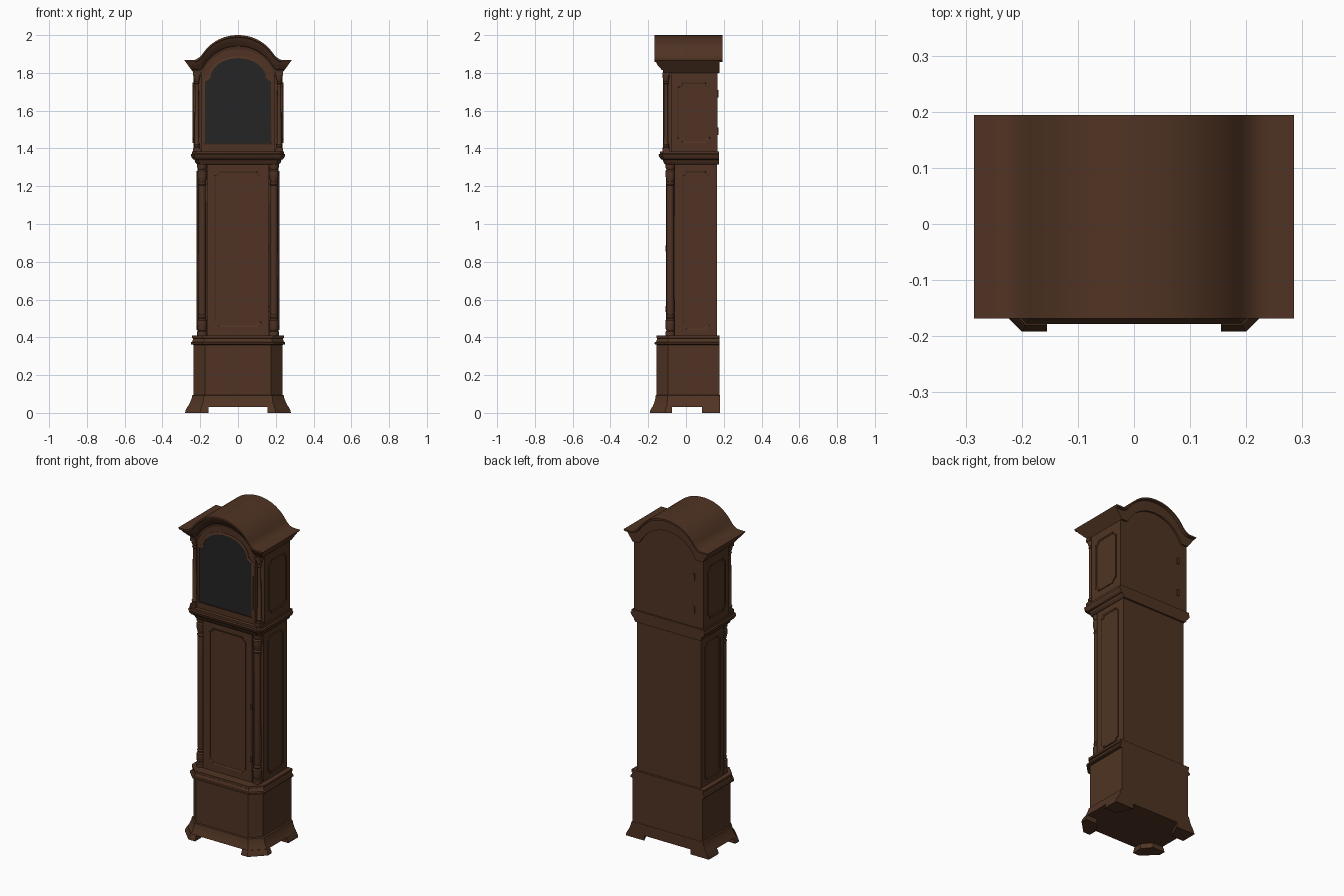
import bpy, bmesh, math
from mathutils import Vector
from mathutils.geometry import interpolate_bezier

cube = bpy.data.objects.get("Cube")
if cube:
    bpy.data.objects.remove(cube, do_unlink=True)


def material(name, rgb, rough):
    m = bpy.data.materials.new(name)
    m.use_nodes = True
    m.diffuse_color = (*rgb, 1)
    bsdf = next(n for n in m.node_tree.nodes if n.type == 'BSDF_PRINCIPLED')
    bsdf.inputs["Base Color"].default_value = (*rgb, 1)
    bsdf.inputs["Roughness"].default_value = rough
    return m


WOOD = material("brown wood", (0.08, 0.034, 0.017), 0.6)
GLASS = material("dark glass", (0.018, 0.018, 0.018), 0.5)


def loft(name, rings, mat=WOOD, cyclic=False):
    """Skin a row of equal closed rings, capping the ends unless cyclic."""
    bm = bmesh.new()
    rows = [[bm.verts.new(p) for p in ring] for ring in rings]
    n = len(rows[0])
    pairs = list(zip(rows, rows[1:])) + ([(rows[-1], rows[0])] if cyclic else [])
    for a, b in pairs:
        for i in range(n):
            j = (i + 1) % n
            bm.faces.new((a[i], a[j], b[j], b[i]))
    if not cyclic:
        bm.faces.new(rows[0])
        bm.faces.new(rows[-1])
    bmesh.ops.recalc_face_normals(bm, faces=bm.faces)
    mesh = bpy.data.meshes.new(name)
    bm.to_mesh(mesh)
    bm.free()
    mesh.materials.append(mat)
    ob = bpy.data.objects.new(name, mesh)
    bpy.context.collection.objects.link(ob)
    bpy.ops.object.select_all(action='DESELECT')
    ob.select_set(True)
    bpy.context.view_layer.objects.active = ob
    bpy.ops.object.shade_smooth_by_angle(angle=math.radians(32))
    return ob


def slab(name, pts, y0, y1, mat=WOOD):
    """Front-view outline (x, z) extruded in depth."""
    return loft(name, [[(x, y, z) for x, z in pts] for y in (y0, y1)], mat)


def box(name, x0, x1, y0, y1, z0, z1):
    return slab(name, [(x0, z0), (x1, z0), (x1, z1), (x0, z1)], y0, y1)


def mirrored(half):
    return half + [(-x, y) for x, y in reversed(half)]


def tier(name, levels, back):
    """Stacked moulding of chamfered plans; level = z, half width, front, chamfer."""
    rings = []
    for z, w, f, c in levels:
        plan = mirrored([(w, back), (w, f + c), (w - c, f)])
        rings.append([(x, y, z) for x, y in plan])
    return loft(name, rings)


def turned(name, x, y, profile, sides=20):
    rings = []
    for z, r in profile:
        angles = [math.tau * i / sides for i in range(sides)]
        rings.append([(x + r * math.cos(a), y + r * math.sin(a), z) for a in angles])
    return loft(name, rings)


def notched(w, h, r, steps=6):
    """Rectangle centred on the origin with scooped corners."""
    pts = []
    for sx, sy, start in ((1, 1, 270), (-1, 1, 0), (-1, -1, 90), (1, -1, 180)):
        for i in range(steps + 1):
            a = math.radians(start - 90 * i / steps)
            pts.append((sx * w + r * math.cos(a), sy * h + r * math.sin(a)))
    return pts


def frame(name, outline, place, width=0.008, lift=0.005):
    """Thin raised bead along an outline; place maps (u, v, out) to space."""
    n = len(outline)
    inner = []
    for i, p in enumerate(outline):
        a, b = Vector(outline[i - 1]), Vector(outline[(i + 1) % n])
        d = (b - a).normalized()
        inner.append((p[0] - d.y * width, p[1] + d.x * width))
    rings = [[place(u, v, o) for u, v in pts] for pts, o in
             ((outline, -0.002), (outline, lift), (inner, lift * 0.4), (inner, -0.002))]
    return loft(name, rings, cyclic=True)


# Base: bracket feet, flared skirt, chamfered plinth
for sx, side in ((1, "left"), (-1, "right")):
    front, rear = [], []
    for z, w, f, c in ((0, .28, -.192, .08), (.012, .278, -.19, .08), (.032, .268, -.18, .075)):
        front.append([(sx * x, y, z) for x, y in
                      ((w, -.075), (w, f + c), (w - c, f), (.155, f), (.155, -.13), (.2, -.075))])
        rear.append([(sx * x, y, z) for x, y in ((w, .085), (w, .18), (.155, .18), (.2, .085))])
    loft(side + "_front_foot", front)
    loft(side + "_rear_foot", rear)
tier("skirt", [(.03, .268, -.178, .075), (.05, .256, -.17, .07), (.075, .246, -.162, .064),
               (.092, .242, -.16, .062), (.096, .235, -.155, .06)], .18)
tier("plinth", [(.09, .235, -.155, .06), (.365, .235, -.155, .06)], .178)
tier("plinth_moulding", [(.36, .237, -.155, .06), (.364, .25, -.166, .06), (.373, .25, -.166, .06),
                         (.376, .243, -.158, .06), (.394, .237, -.152, .06),
                         (.397, .244, -.156, .06), (.41, .244, -.156, .06)], .178)

# Trunk with recessed front corners
plan = mirrored([(.215, .165), (.215, -.06), (.165, -.06), (.165, -.1)])
loft("trunk", [[(x, y, z) for x, y in plan] for z in (.405, 1.325)])
door = notched(.125, .412, .022)
frame("trunk_door_bead", door, lambda u, v, o: (u, -.1 - o, .867 + v))
for z in (.55, .87):
    box("trunk_door_hinge", .158, .17, -.108, -.098, z - .015, z + .015)

# Waist moulding
tier("waist_moulding", [(1.315, .217, -.11, .02), (1.325, .226, -.118, .02), (1.34, .23, -.124, .02),
                        (1.343, .238, -.132, .02), (1.355, .247, -.142, .02),
                        (1.368, .25, -.146, .02), (1.372, .243, -.138, .02),
                        (1.385, .243, -.138, .02)], .176)

# Arch curves of the bonnet, from the crown out to the tip
def arch(crown, h1, h2, mid, h3, h4, end, tip):
    def curve(a, b, c, d, n):
        return [tuple(p[:2]) for p in interpolate_bezier(*[Vector((*q, 0)) for q in (a, b, c, d)], n)]
    half = curve(crown, h1, h2, mid, 14) + curve(mid, h3, h4, end, 8)[1:] + [tip]
    return half[::-1] + [(-x, z) for x, z in half[1:]]


outer = arch((0, 2), (.09, 2), (.15, 1.954), (.185, 1.905),
             (.197, 1.888), (.215, 1.868), (.24, 1.868), (.285, 1.868))
inner = arch((0, 1.925), (.095, 1.925), (.155, 1.865), (.18, 1.82),
             (.187, 1.805), (.195, 1.8), (.205, 1.8), (.235, 1.8))

# Cornice: moulding profile (inward share, depth) carried along the arch
section = [(0, -.168), (.14, -.168), (.17, -.158), (.4, -.151), (.62, -.136), (.75, -.13),
           (.78, -.122), (1, -.117), (1, .178), (.17, .178), (.14, .194), (0, .194)]
loft("arched_cornice", [[(a[0] + (b[0] - a[0]) * t, y, a[1] + (b[1] - a[1]) * t)
                         for t, y in section] for a, b in zip(outer, inner)])

# Hood body and arched door
slab("hood_body", inner + [(-.235, 1.38), (.235, 1.38)], -.08, .167)
door_arch = [p for p in inner if abs(p[0]) < .198]
slab("hood_door", door_arch + [(-.196, 1.38), (.196, 1.38)], -.115, -.075)
half = [(.176, 1.427), (.176, 1.757), (.164, 1.76), (.153, 1.768)]
half += [(.145 * math.cos(a), 1.775 + .103 * math.sin(a))
         for a in (math.radians(90 * i / 12) for i in range(12))]
glass = mirrored(half)
glass.insert(len(half), (0, 1.878))
slab("door_glass", glass, -.118, -.112, GLASS)
frame("glass_bead", glass, lambda u, v, o: (u, -.115 - o, v), -.01, .007)
for z in (1.49, 1.69):
    box("hood_hinge", -.178, -.166, .16, .173, z - .02, z + .02)

# Side panels and columns on both sides
long_panel = notched(.072, .42, .02)
hood_panel = notched(.087, .16, .024)
trunk_column = [(.405, .026), (.43, .026), (.435, .02), (.445, .025), (.49, .025), (.498, .018),
                (.508, .023), (.518, .018), (.53, .021), (1.205, .019), (1.212, .024),
                (1.222, .018), (1.235, .021), (1.255, .026), (1.28, .026), (1.288, .02),
                (1.3, .026), (1.32, .026)]
hood_column = [(1.38, .018), (1.405, .018), (1.41, .014), (1.42, .017), (1.43, .012),
               (1.74, .01), (1.746, .015), (1.754, .011), (1.775, .018), (1.802, .019)]
for s, side in ((1, "left"), (-1, "right")):
    frame(side + "_trunk_panel_bead", long_panel, lambda u, v, o: (s * (.215 + o), .053 + u, .86 + v))
    frame(side + "_hood_panel_bead", hood_panel, lambda u, v, o: (s * (.235 + o), .043 + u, 1.59 + v))
    turned(side + "_trunk_column", s * .19, -.083, trunk_column)
    turned(side + "_hood_column", s * .218, -.106, hood_column)
    # square blocks above and below the slim columns
    for z0, z1 in ((1.38, 1.4), (1.785, 1.803)):
        x0, x1 = sorted((s * .199, s * .237))
        box(side + "_column_block", x0, x1, -.125, -.087, z0, z1)
